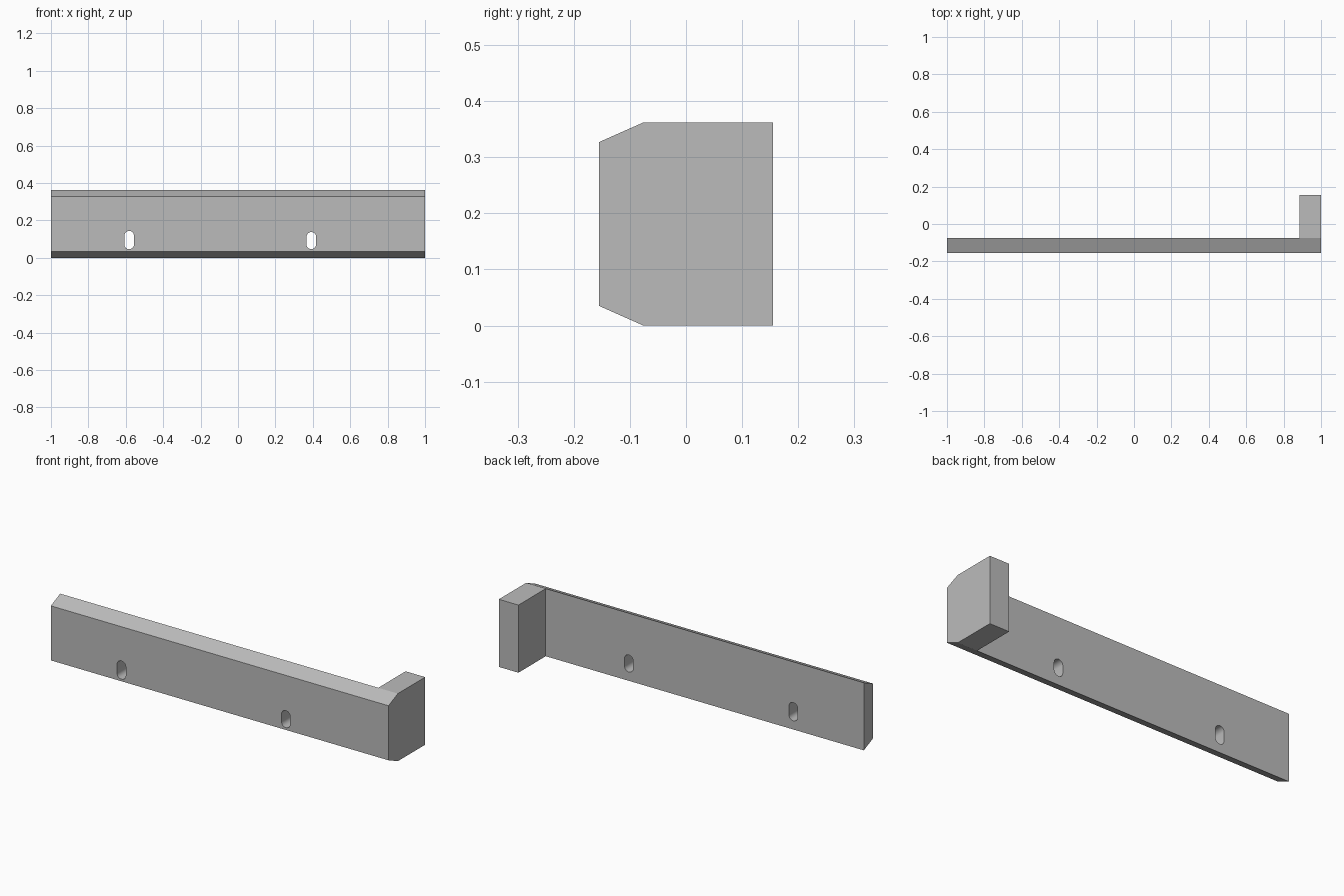
import bpy, bmesh, math
from mathutils import Vector

cube = bpy.data.objects.get("Cube")
if cube:
    bpy.data.objects.remove(cube, do_unlink=True)

FRONT, INNER, BACK = -0.155, -0.076, 0.155
HEIGHT, CHAMFER = 0.362, 0.035
BLOCK_X = 0.884

grey = bpy.data.materials.new("plain grey")
grey.use_nodes = True
colour = (0.5, 0.5, 0.5, 1)
grey.diffuse_color = colour
grey.node_tree.nodes["Principled BSDF"].inputs["Base Color"].default_value = colour


def extrude_face(bm, face, offset):
    """Push a face outwards and return the new cap."""
    result = bmesh.ops.extrude_face_region(bm, geom=[face])["geom"]
    verts = [g for g in result if isinstance(g, bmesh.types.BMVert)]
    bmesh.ops.translate(bm, verts=verts, vec=offset)
    if face.is_valid:
        bm.faces.remove(face)
    return next(g for g in result if isinstance(g, bmesh.types.BMFace))


def make_object(name, bm):
    bmesh.ops.recalc_face_normals(bm, faces=bm.faces)
    mesh = bpy.data.meshes.new(name)
    bm.to_mesh(mesh)
    bm.free()
    mesh.materials.append(grey)
    obj = bpy.data.objects.new(name, mesh)
    bpy.context.collection.objects.link(obj)
    return obj


def prism(outline, lengths):
    """Extrude an outline in one or more steps, keeping the start cap."""
    bm = bmesh.new()
    start = bm.faces.new([bm.verts.new(p) for p in outline])
    cap = start.copy()
    for step in lengths:
        cap = extrude_face(bm, cap, step)
    bmesh.ops.remove_doubles(bm, verts=bm.verts, dist=1e-5)
    return bm


# Long bar with bevelled front edges, split where the end block begins
profile = [(INNER, 0), (FRONT, CHAMFER), (FRONT, HEIGHT - CHAMFER), (INNER, HEIGHT)]
bm = prism([(-1, y, z) for y, z in profile],
           [Vector((1 + BLOCK_X, 0, 0)), Vector((1 - BLOCK_X, 0, 0))])
bmesh.ops.recalc_face_normals(bm, faces=bm.faces)

# End block grown from the rear of the bar's left end
rear = next(f for f in bm.faces
            if f.normal.y > 0.9 and f.calc_center_median().x > BLOCK_X)
extrude_face(bm, rear, Vector((0, BACK - INNER, 0)))
bmesh.ops.dissolve_limit(bm, angle_limit=0.01, verts=bm.verts, edges=bm.edges)
bracket = make_object("corner_bracket", bm)


# Upright rounded slots through the bar
def slot_cutter(name, x, low, high, radius=0.026, steps=12):
    outline = []
    for centre, begin in ((high - radius, 0), (low + radius, math.pi)):
        for i in range(steps + 1):
            a = begin + math.pi * i / steps
            outline.append((x + radius * math.cos(a), FRONT - 0.1,
                            centre + radius * math.sin(a)))
    cutter = make_object(name, prism(outline, [Vector((0, 0.3, 0))]))
    cutter.hide_render = True
    cut = bracket.modifiers.new(name, "BOOLEAN")
    cut.operation = "DIFFERENCE"
    cut.solver = "EXACT"
    cut.object = cutter
    return cutter


cutters = [slot_cutter("right_slot_cutter", -0.582, 0.046, 0.144),
           slot_cutter("left_slot_cutter", 0.392, 0.047, 0.138)]

# Bake the cuts, then drop the cutters
bpy.context.view_layer.objects.active = bracket
bpy.ops.object.select_all(action="DESELECT")
bracket.select_set(True)
for modifier in list(bracket.modifiers):
    bpy.ops.object.modifier_apply(modifier=modifier.name)
for cutter in cutters:
    bpy.data.objects.remove(cutter, do_unlink=True)
bpy.ops.object.shade_smooth_by_angle(angle=math.radians(20))
